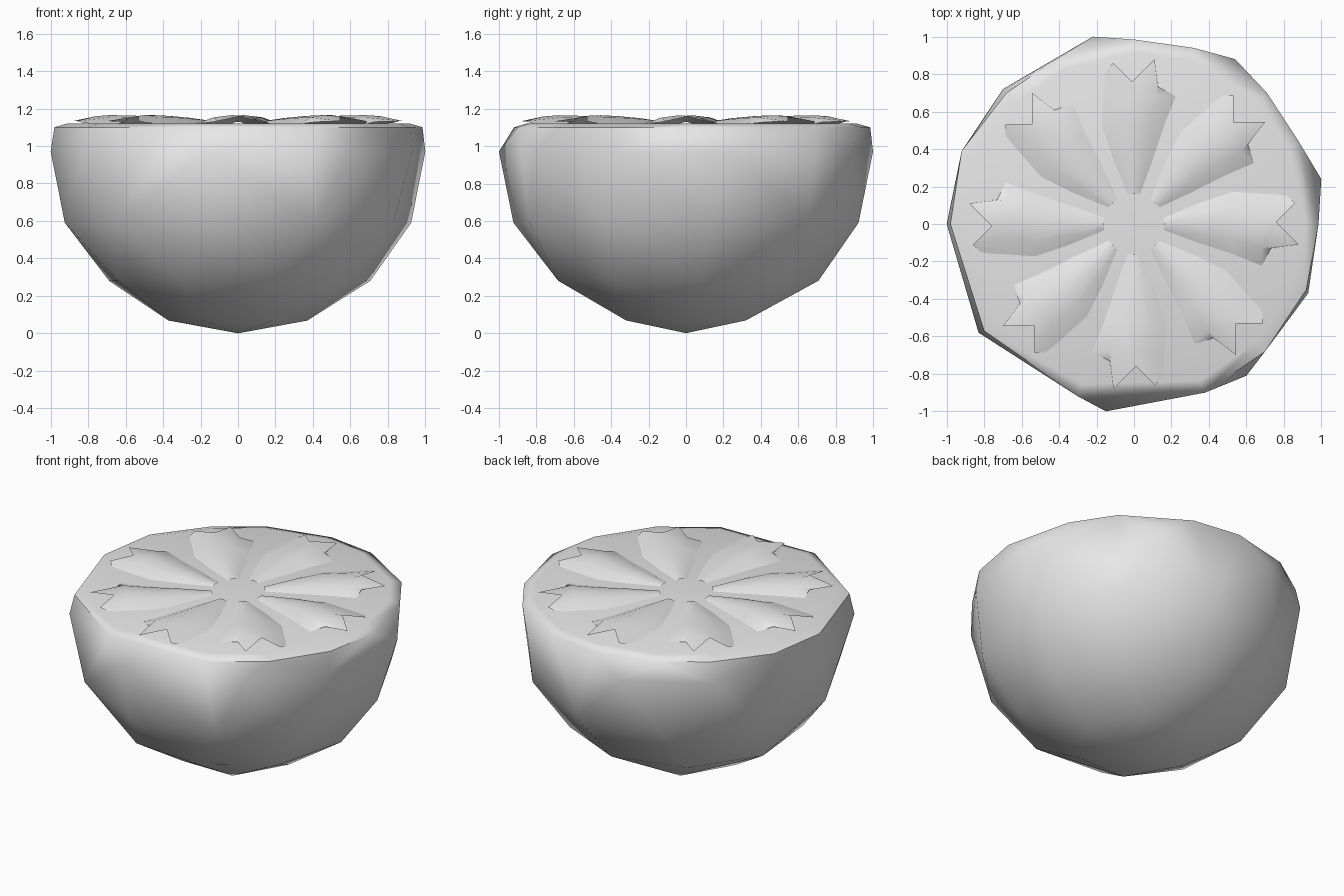
import bpy, bmesh
from math import cos, sin, radians, pi

cube = bpy.data.objects.get("Cube")
if cube:
    bpy.data.objects.remove(cube, do_unlink=True)

COLOUR = (0.8, 0.8, 0.8, 1)
grey = bpy.data.materials.new("light grey")
grey.use_nodes = True
grey.diffuse_color = COLOUR
grey.node_tree.nodes["Principled BSDF"].inputs["Base Color"].default_value = COLOUR


def finish(bm, name, angle):
    mesh = bpy.data.meshes.new(name)
    bm.to_mesh(mesh)
    bm.free()
    mesh.materials.append(grey)
    obj = bpy.data.objects.new(name, mesh)
    bpy.context.collection.objects.link(obj)
    bpy.ops.object.select_all(action='DESELECT')
    obj.select_set(True)
    bpy.context.view_layer.objects.active = obj
    bpy.ops.object.shade_smooth_by_angle(angle=radians(angle))
    return obj


def ring(radius, z, count, turn):
    return [(radius * cos(2 * pi * i / count + turn),
             radius * sin(2 * pi * i / count + turn), z) for i in range(count)]


# Fruit half: faceted bowl wrapped round uneven rings
WIDEST = [(-.22, 1), (.54, .88), (1, .24), (.93, -.37), (.6, -.81),
          (-.15, -1), (-.83, -.58), (-1, 0), (-.7, .72)]
RIM = [(0, .985), (.32, .94), (.71, .7), (.88, .44), (.985, 0), (.92, -.35),
       (.7, -.68), (.38, -.9), (-.3, -.92), (-.8, -.57), (-.98, 0),
       (-.92, .39), (-.68, .7), (-.4, .89)]
points = [(0, 0, 0)]
points += ring(.37, .068, 6, 0)
points += ring(.71, .28, 9, .1)
points += ring(.935, .59, 10, .15)
points += [(x, y, .97) for x, y in WIDEST]
points += [(x, y, 1.1) for x, y in RIM]
points += [(x * .93, y * .93, 1.12) for x, y in RIM]
bm = bmesh.new()
for p in points:
    bm.verts.new(p)
bmesh.ops.convex_hull(bm, input=bm.verts[:])
bmesh.ops.recalc_face_normals(bm, faces=bm.faces[:])
finish(bm, "fruit_half", 50)

# Segments: arched sheets with a notched outer end, repeated round the core
BASE = 1.117
ROWS = [(.16, -.04, .04, .012), (.35, -.11, .12, .032),
        (.53, -.17, .18, .044), (.68, -.23, .17, .048)]
NOTCHED_END = [(.73, -.13, .012), (.88, -.11, .016), (.76, .01, .042),
               (.86, .11, .016), (.82, .15, .005)]
COLUMNS = len(NOTCHED_END)


def segment(index):
    turn = index * pi / 4
    grid = []
    for r, right, left, height in ROWS:
        row = []
        for c in range(COLUMNS):
            u = c / (COLUMNS - 1)
            row.append((r, right + (left - right) * u,
                        height * (1 - (2 * u - 1) ** 2)))
        grid.append(row)
    grid.append(NOTCHED_END)
    bm = bmesh.new()
    verts = [[bm.verts.new((r * cos(turn) - t * sin(turn),
                            r * sin(turn) + t * cos(turn), BASE + h))
              for r, t, h in row] for row in grid]
    for a, b in zip(verts, verts[1:]):
        for c in range(COLUMNS - 1):
            bm.faces.new((a[c], b[c], b[c + 1], a[c + 1]))
    finish(bm, f"segment_{index + 1}", 60)


for i in range(8):
    segment(i)
